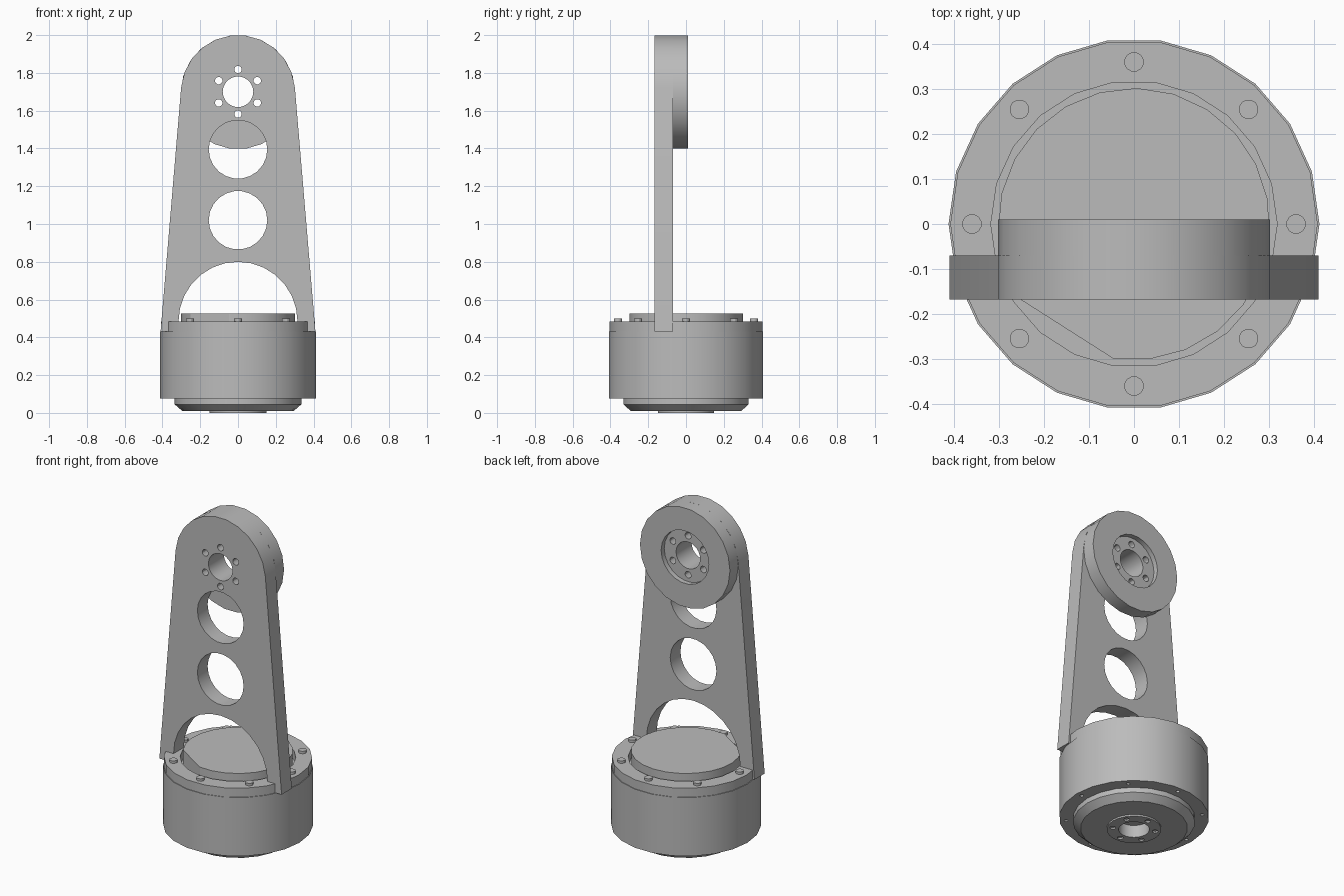
import bpy, bmesh
from math import sin, cos, pi, radians

cube = bpy.data.objects.get("Cube")
if cube:
    bpy.data.objects.remove(cube)

grey = bpy.data.materials.new("machined_grey")
grey.use_nodes = True
COLOUR = (0.5, 0.5, 0.5, 1)
grey.diffuse_color = COLOUR
grey.node_tree.nodes["Principled BSDF"].inputs["Base Color"].default_value = COLOUR


def arc(r, a0, a1, n, cx=0, cy=0):
    """Points along an arc, angles in degrees, both ends included."""
    angles = [radians(a0 + (a1 - a0) * i / n) for i in range(n + 1)]
    return [(cx + r * cos(a), cy + r * sin(a)) for a in angles]


def circle(r, cx=0, cy=0, n=22):
    return arc(r, 90 - 180 / n, 450 - 180 / n, n, cx, cy)[:-1]


def hole_ring(count, ring_r, r, cy=0, turn=90):
    """Small circles spread evenly around a centre."""
    return [circle(r, ring_r * cos(a), cy + ring_r * sin(a), 12)
            for a in [radians(turn) + 2 * pi * i / count for i in range(count)]]


def finish(obj):
    bm = bmesh.new()
    bm.from_mesh(obj.data)
    bmesh.ops.remove_doubles(bm, verts=bm.verts, dist=0.0002)
    bmesh.ops.recalc_face_normals(bm, faces=bm.faces)
    bm.to_mesh(obj.data)
    bm.free()
    obj.data.materials.clear()
    obj.data.materials.append(grey)
    bpy.ops.object.select_all(action='DESELECT')
    obj.select_set(True)
    bpy.context.view_layer.objects.active = obj
    bpy.ops.object.shade_smooth_by_angle(angle=radians(30))
    return obj


def slab(name, loops, low, high, upright=False):
    """Extrude an outline with holes; upright slabs run from y=low to y=high."""
    curve = bpy.data.curves.new(name, 'CURVE')
    curve.dimensions = '2D'
    curve.fill_mode = 'BOTH'
    curve.extrude = (high - low) / 2
    for loop in loops:
        spline = curve.splines.new('POLY')
        spline.points.add(len(loop) - 1)
        for point, (x, y) in zip(spline.points, loop):
            point.co = (x, y, 0, 1)
        spline.use_cyclic_u = True
    temp = bpy.data.objects.new(name + "_outline", curve)
    bpy.context.collection.objects.link(temp)
    graph = bpy.context.evaluated_depsgraph_get()
    mesh = bpy.data.meshes.new_from_object(temp.evaluated_get(graph))
    bpy.data.objects.remove(temp)
    obj = bpy.data.objects.new(name, mesh)
    bpy.context.collection.objects.link(obj)
    mid = (low + high) / 2
    if upright:
        obj.rotation_euler.x = pi / 2
        obj.location.y = mid
    else:
        obj.location.z = mid
    return finish(obj)


def lathe(name, profile, n=22):
    """Spin a closed (radius, height) profile about the z axis."""
    bm = bmesh.new()
    rings = [[bm.verts.new((x, y, z)) for x, y in circle(r, n=n)] for r, z in profile]
    for a, b in zip(rings, rings[1:] + rings[:1]):
        for i in range(n):
            j = (i + 1) % n
            bm.faces.new((a[i], a[j], b[j], b[i]))
    mesh = bpy.data.meshes.new(name)
    bm.to_mesh(mesh)
    bm.free()
    obj = bpy.data.objects.new(name, mesh)
    bpy.context.collection.objects.link(obj)
    return finish(obj)


# Drum housing with screw holes in its underside
slab("drum_housing", [circle(0.412)] + hole_ring(8, 0.375, 0.011), 0.075, 0.43)

# Flange, lid and raised bolts on top
slab("top_flange", [circle(0.408), circle(0.318)], 0.43, 0.485)
slab("top_lid", [arc(0.302, -99, 214, 20)], 0.43, 0.525)
for i, loop in enumerate(hole_ring(8, 0.36, 0.022)):
    slab(f"flange_bolt_{i + 1}", [loop], 0.48, 0.5)

# Bevelled output plate and drilled hub underneath
lathe("output_plate", [(0.085, 0.01), (0.295, 0.01), (0.335, 0.045),
                       (0.335, 0.08), (0.085, 0.08)])
slab("output_hub", [circle(0.15), circle(0.085)] + hole_ring(6, 0.118, 0.016), 0, 0.01)

# Arm plate: tapered legs, round head, arch and lightening holes
HEAD_Z = 1.7
outline = ([(0.41, 0.43)] + arc(0.302, 5, 175, 11, 0, HEAD_Z - 0.002)
           + [(-0.41, 0.43), (-0.315, 0.43)]
           + arc(0.315, 180, 0, 14, 0, 0.485) + [(0.315, 0.43)])
bore = [circle(0.081, 0, HEAD_Z)] + hole_ring(6, 0.118, 0.02, HEAD_Z)
windows = [circle(0.155, 0, z) for z in (1.02, 1.395)]
slab("arm_plate", [outline] + bore + windows, -0.168, -0.07, upright=True)

# Round joint head behind the arm: outer rim and recessed drilled face
slab("joint_rim", [circle(0.302, 0, HEAD_Z - 0.002), circle(0.16, 0, HEAD_Z)],
     -0.07, 0.01, upright=True)
slab("joint_face", [circle(0.16, 0, HEAD_Z)] + bore, -0.07, -0.02, upright=True)
